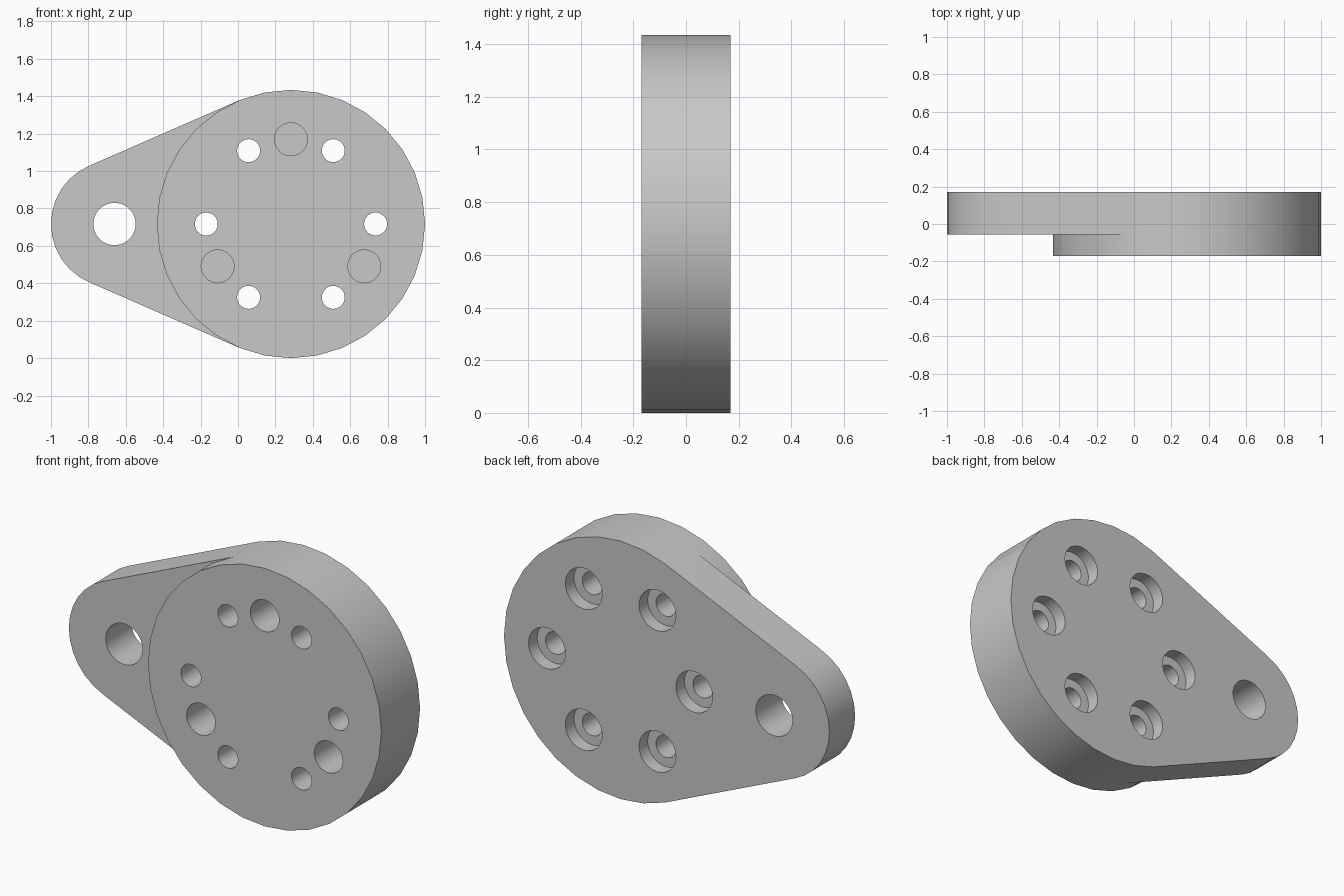
import bpy, bmesh
from math import cos, sin, radians, pi

if "Cube" in bpy.data.objects:
    bpy.data.objects.remove(bpy.data.objects["Cube"], do_unlink=True)

U = 2 / 53                       # design unit: overall length is 53 units
BACK, STEP, FRONT = 4.5 * U, -1.5 * U, -4.5 * U
DISC_R, LOBE_R, BOLT_R = 19 * U, 9 * U, 12 * U
DISC_X, LOBE_X, MID_Z = 1 - DISC_R, LOBE_R - 1, DISC_R
SEG = 32

grey = bpy.data.materials.new("grey metal")
grey.use_nodes = True
colour = (0.58, 0.58, 0.58, 1)
grey.diffuse_color = colour
grey.node_tree.nodes["Principled BSDF"].inputs["Base Color"].default_value = colour


def point(cx, r, angle, y, cz=MID_Z):
    return (cx + r * cos(angle), y, cz + r * sin(angle))


def finish(bm, name):
    bmesh.ops.recalc_face_normals(bm, faces=bm.faces)
    mesh = bpy.data.meshes.new(name)
    bm.to_mesh(mesh)
    bm.free()
    obj = bpy.data.objects.new(name, mesh)
    bpy.context.collection.objects.link(obj)
    mesh.materials.append(grey)
    return obj


def walls(bm, a, b, closed=True):
    for i in range(len(a) if closed else len(a) - 1):
        j = (i + 1) % len(a)
        bm.faces.new((a[i], a[j], b[j], b[i]))


# Body: teardrop plate with a round boss sharing the disc's outer arc
bm = bmesh.new()
step = 2 * pi / SEG
tangent = 10                     # disc vertex where the straight flanks start


def ring(cx, r, first, last, y):
    return [bm.verts.new(point(cx, r, k * step, y)) for k in range(first, last + 1)]


outer = ring(DISC_X, DISC_R, -tangent, tangent, STEP)
inner = ring(DISC_X, DISC_R, tangent + 1, SEG - tangent - 1, STEP)
lobe = ring(LOBE_X, LOBE_R, tangent, SEG - tangent, STEP)
back = (ring(DISC_X, DISC_R, -tangent, tangent, BACK)
        + ring(LOBE_X, LOBE_R, tangent, SEG - tangent, BACK))
front = ring(DISC_X, DISC_R, -tangent, SEG - tangent - 1, FRONT)
walls(bm, outer + lobe, back)
walls(bm, outer + inner, front)
bm.faces.new(back)
bm.faces.new(front)
bm.faces.new([outer[-1]] + lobe + [outer[0]] + inner[::-1])
body = finish(bm, "crank_body")

# Hole cutters: revolved (depth, radius) profiles
bm = bmesh.new()


def hole(cx, cz, profile):
    rings = [[bm.verts.new(point(cx, r, k * step, y, cz)) for k in range(SEG)]
             for y, r in profile]
    for a, b in zip(rings, rings[1:]):
        walls(bm, a, b)
    bm.faces.new(rings[0])
    bm.faces.new(rings[-1])


OUT = 0.05
hole(LOBE_X, MID_Z, [(FRONT - OUT, 3 * U), (BACK + OUT, 3 * U)])
for i in range(6):               # counterbored bolt holes
    x, _, z = point(DISC_X, BOLT_R, radians(60 * i), 0)
    ledge = BACK - 2 * U
    hole(x, z, [(FRONT - OUT, 1.63 * U), (ledge, 1.63 * U),
                (ledge, 3 * U), (BACK + OUT, 3 * U)])
for i in range(3):               # blind pin holes
    x, _, z = point(DISC_X, BOLT_R, radians(90 + 120 * i), 0)
    hole(x, z, [(FRONT - OUT, 2.33 * U), (FRONT + 6.5 * U, 2.33 * U)])
cutter = finish(bm, "hole_cutter")
cutter.hide_render = True

# Cut the holes, then shade
bpy.ops.object.select_all(action='DESELECT')
body.select_set(True)
bpy.context.view_layer.objects.active = body
cut = body.modifiers.new("holes", 'BOOLEAN')
cut.operation = 'DIFFERENCE'
cut.solver = 'EXACT'
cut.object = cutter
bpy.ops.object.modifier_apply(modifier=cut.name)
bpy.data.objects.remove(cutter, do_unlink=True)
bpy.ops.object.shade_smooth_by_angle(angle=radians(30))
